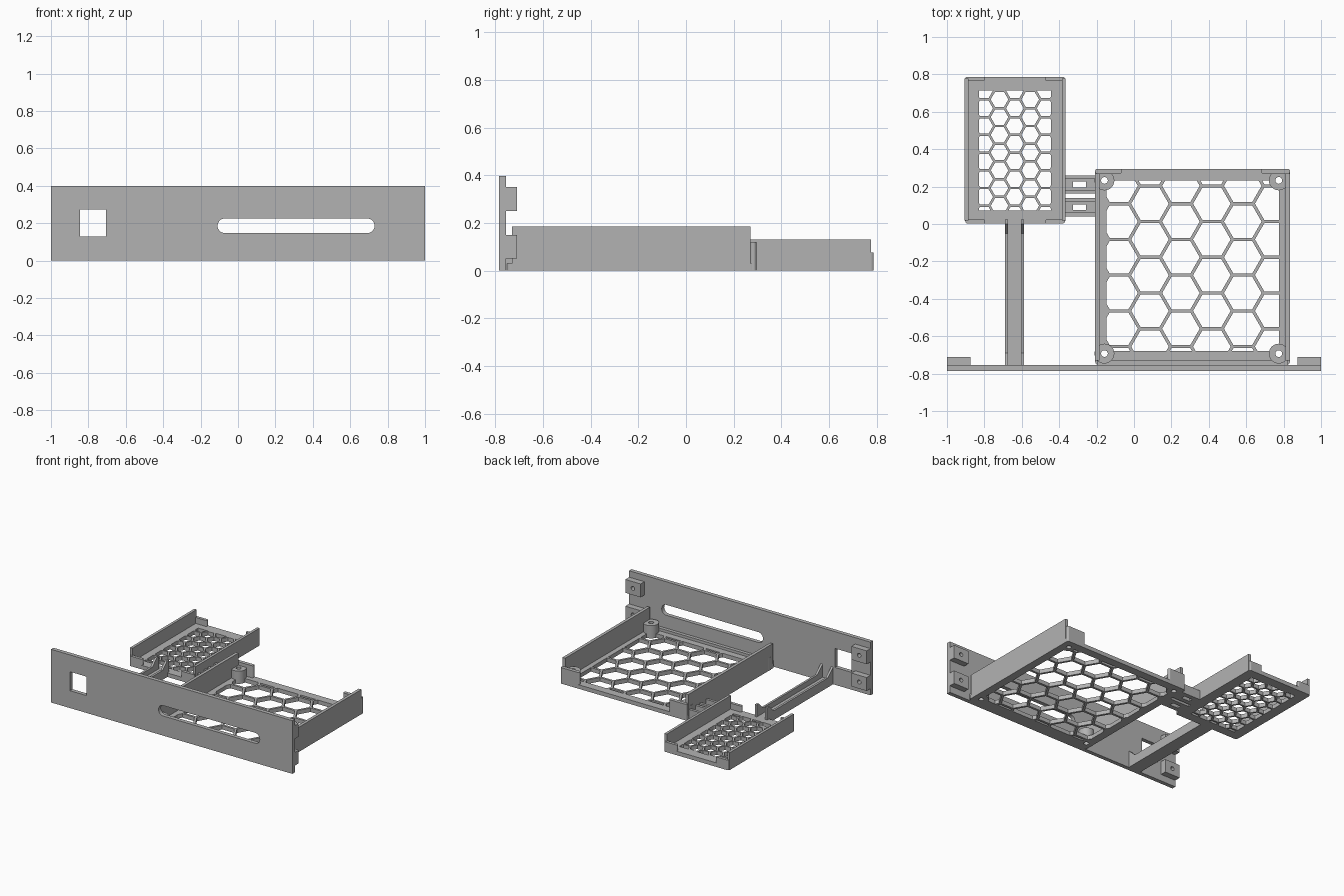
import bpy, bmesh, math
from mathutils import Vector

cube = bpy.data.objects.get("Cube")
if cube:
    bpy.data.objects.remove(cube, do_unlink=True)

grey = bpy.data.materials.new("printed grey")
grey.use_nodes = True
GREY = (0.45, 0.45, 0.45, 1)
grey.diffuse_color = GREY
grey.node_tree.nodes["Principled BSDF"].inputs["Base Color"].default_value = GREY

FLOOR = 0.03


def finish(name, bm):
    bmesh.ops.recalc_face_normals(bm, faces=bm.faces)
    mesh = bpy.data.meshes.new(name)
    bm.to_mesh(mesh)
    bm.free()
    mesh.materials.append(grey)
    ob = bpy.data.objects.new(name, mesh)
    bpy.context.collection.objects.link(ob)
    return ob


def add_prism(bm, pts, lo, hi, axis="z"):
    """Extrude an outline along an axis."""
    place = {"x": lambda a, b, h: (h, a, b),
             "y": lambda a, b, h: (a, h, b),
             "z": lambda a, b, h: (a, b, h)}[axis]
    low = [bm.verts.new(place(a, b, lo)) for a, b in pts]
    top = [bm.verts.new(place(a, b, hi)) for a, b in pts]
    bm.faces.new(low)
    bm.faces.new(top)
    for i in range(len(pts)):
        j = (i + 1) % len(pts)
        bm.faces.new((low[i], low[j], top[j], top[i]))


def prism(name, pts, lo, hi, axis="z"):
    bm = bmesh.new()
    add_prism(bm, pts, lo, hi, axis)
    return finish(name, bm)


def rounded(a0, a1, b0, b1, r, n=6):
    """Rectangle outline with round corners."""
    if r == 0:
        return [(a0, b0), (a1, b0), (a1, b1), (a0, b1)]
    pts = []
    corners = ((a1 - r, b1 - r), (a0 + r, b1 - r), (a0 + r, b0 + r), (a1 - r, b0 + r))
    for k, (ca, cb) in enumerate(corners):
        for i in range(n + 1):
            t = (k + i / n) * math.pi / 2
            pts.append((ca + r * math.cos(t), cb + r * math.sin(t)))
    return pts


def box(name, x0, x1, y0, y1, z0, z1, r=0):
    return prism(name, rounded(x0, x1, y0, y1, r), z0, z1)


def circle(a, b, r, n=24):
    return [(a + r * math.cos(2 * math.pi * i / n),
             b + r * math.sin(2 * math.pi * i / n)) for i in range(n)]


def cut(ob, cutter):
    mod = ob.modifiers.new("cut", "BOOLEAN")
    mod.operation, mod.solver, mod.object = "DIFFERENCE", "EXACT", cutter
    bpy.context.view_layer.objects.active = ob
    bpy.ops.object.modifier_apply(modifier=mod.name)
    bpy.data.objects.remove(cutter, do_unlink=True)


def hex_cutter(x0, x1, y0, y1, cx, cy, pitch, bar):
    """Honeycomb of prisms, trimmed to a rectangle."""
    flat = bmesh.new()
    col = pitch * math.sqrt(3) / 2
    r = (pitch - bar) / math.sqrt(3)
    for i in range(-9, 10):
        for j in range(-9, 10):
            x, y = cx + i * col, cy + (j + (i % 2) / 2) * pitch
            if x0 - r < x < x1 + r and y0 - r < y < y1 + r:
                flat.faces.new([flat.verts.new((a, b, 0)) for a, b in circle(x, y, r, 6)])
    for co, no in (((x0, 0, 0), (-1, 0, 0)), ((x1, 0, 0), (1, 0, 0)),
                   ((0, y0, 0), (0, -1, 0)), ((0, y1, 0), (0, 1, 0))):
        bmesh.ops.bisect_plane(flat, geom=flat.verts[:] + flat.edges[:] + flat.faces[:],
                               dist=1e-6, plane_co=Vector(co), plane_no=Vector(no),
                               clear_outer=True)
    bm = bmesh.new()
    for f in flat.faces:
        if f.calc_area() > 1e-4:
            add_prism(bm, [v.co.xy for v in f.verts], -0.05, 0.1)
    flat.free()
    return finish("honeycomb_cutter", bm)


def smooth(ob):
    bpy.ops.object.select_all(action="DESELECT")
    ob.select_set(True)
    bpy.context.view_layer.objects.active = ob
    bpy.ops.object.shade_smooth_by_angle(angle=math.radians(30))


# Front panel with a square port and a long rounded slot
panel = box("front_panel", -1, 1, -0.785, -0.755, 0, 0.398)
cut(panel, prism("port_cutter", rounded(-0.844, -0.705, 0.13, 0.272, 0), -0.9, -0.6, "y"))
cut(panel, prism("slot_cutter", rounded(-0.109, 0.73, 0.147, 0.225, 0.0385, 8), -0.9, -0.6, "y"))

# Mounting blocks with screw holes behind the panel ends
for side, sx in (("right", -1), ("left", 1)):
    for level, z in (("lower", 0.1), ("upper", 0.3)):
        x0, x1 = sorted((sx, sx * 0.873))
        block = box(f"{side}_{level}_mount", x0, x1, -0.757, -0.71, z - 0.05, z + 0.05)
        cut(block, prism("screw_cutter", circle(sx * 0.937, z, 0.015, 16), -0.75, -0.6, "y"))

# Large tray: honeycomb floor, side walls, front lip, rear clips
LX0, LX1, LY0, LY1 = -0.208, 0.834, -0.757, 0.295
POSTS = [(x, y) for x in (-0.158, 0.774) for y in (-0.693, 0.233)]
large = box("large_tray_floor", LX0, LX1, LY0, LY1, 0, FLOOR, 0.025)
cut(large, hex_cutter(-0.146, 0.774, -0.68, 0.233, -0.08, 0.013, 0.191, 0.017))
for x, y in POSTS:
    cut(large, prism("post_hole_cutter", circle(x, y, 0.018), -0.1, 0.2))
    post = prism("screw_post", circle(x, y, 0.053, 32), 0, 0.095)
    cut(post, prism("post_hole_cutter", circle(x, y, 0.018), -0.1, 0.2))
    smooth(post)
box("large_tray_right_wall", LX0, LX0 + 0.023, -0.73, 0.27, 0, 0.185)
box("large_tray_left_wall", LX1 - 0.023, LX1, -0.73, 0.27, 0, 0.185)
box("large_tray_front_lip", LX0 + 0.01, LX1 - 0.01, LY0, -0.73, 0, 0.05)
for x0, x1 in ((LX0, -0.065), (0.68, LX1)):
    box("large_tray_rear_clip", x0, x1, 0.268, LY1, 0, 0.12, 0.012)

# Small tray: honeycomb floor, side walls, four corner clips
SX0, SX1, SY0, SY1 = -0.906, -0.365, 0.003, 0.787
small = box("small_tray_floor", SX0, SX1, SY0, SY1, 0, FLOOR, 0.025)
cut(small, hex_cutter(-0.83, -0.444, 0.072, 0.714, -0.719, 0.666 - 0.0947 * 3, 0.0947, 0.013))
box("small_tray_right_wall", SX0, SX0 + 0.02, SY0 + 0.015, SY1 - 0.01, 0, 0.13)
box("small_tray_left_wall", SX1 - 0.02, SX1, SY0 + 0.015, SY1 - 0.01, 0, 0.13)
for x0, x1 in ((SX0 + 0.005, SX0 + 0.11), (SX1 - 0.11, SX1 - 0.005)):
    for y0 in (SY0, SY1 - 0.022):
        box("small_tray_clip", x0, x1, y0, y0 + 0.022, 0, 0.075, 0.01)

# Arm from the panel to the small tray, with flanges that rise at both ends
box("arm_floor", -0.69, -0.588, -0.757, 0.01, 0, FLOOR)
flange = [(-0.757, 0), (0.025, 0), (0.025, 0.12), (0.0, 0.12),
          (-0.05, 0.07), (-0.69, 0.07), (-0.757, 0.13)]
for x in (-0.69, -0.604):
    prism("arm_flange", flange, x, x + 0.016, "x")

# Slotted bridges joining the two trays
for y in (0.09, 0.211):
    bridge = box("bridge_floor", SX1 - 0.01, LX0 + 0.01, y - 0.049, y + 0.049, 0, FLOOR)
    cut(bridge, box("bridge_cutter", -0.326, -0.257, y - 0.015, y + 0.015, -0.1, 0.1))
    for e in (-0.049, 0.029):
        box("bridge_flange", SX1 - 0.01, LX0 + 0.01, y + e, y + e + 0.02, 0, 0.07)
